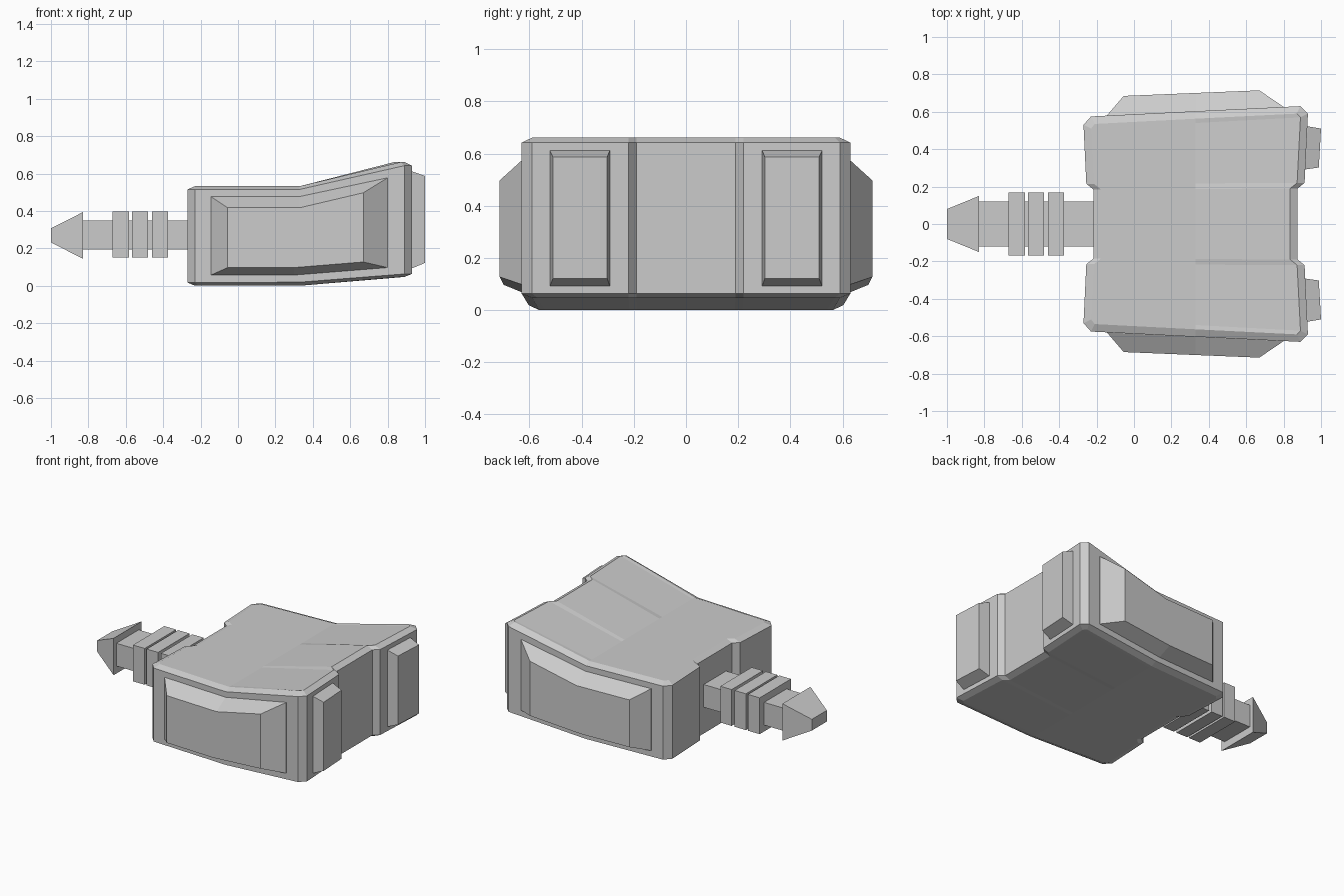
import bpy, bmesh

if "Cube" in bpy.data.objects:
    bpy.data.objects.remove(bpy.data.objects["Cube"])


def make(name, verts, faces, mirror=False):
    me = bpy.data.meshes.new(name)
    me.from_pydata(verts, [], faces)
    bm = bmesh.new()
    bm.from_mesh(me)
    bmesh.ops.recalc_face_normals(bm, faces=bm.faces)
    bm.to_mesh(me)
    bm.free()
    ob = bpy.data.objects.new(name, me)
    bpy.context.collection.objects.link(ob)
    if mirror:
        mod = ob.modifiers.new("Mirror", 'MIRROR')
        mod.use_axis = (False, True, False)
    return ob


def loft(name, rings, mirror=False):
    """Join rings of equal length with quads and cap both ends."""
    n = len(rings[0])
    verts = [p for r in rings for p in r]
    faces = [tuple(range(n)), tuple(range(len(verts) - n, len(verts)))]
    for k in range(len(rings) - 1):
        for i in range(n):
            j = (i + 1) % n
            faces.append((k * n + i, k * n + j, (k + 1) * n + j, (k + 1) * n + i))
    return make(name, verts, faces, mirror)


def rect(x, hy, hz, cz):
    return [(x, -hy, cz - hz), (x, hy, cz - hz), (x, hy, cz + hz), (x, -hy, cz + hz)]


# Body: four stacked layers of an 8 x 3 grid (columns in y, stations in x)
# column: x left, x right, y left, y bend, y right, inset x, inset y
half = [(-.23, .89, .575, .603, .63, .02, .04),
        (-.27, .93, .53, .56, .59, .04, .02),
        (-.255, .912, .215, .217, .22, .04, 0),
        (-.217, .875, .185, .187, .19, .04, 0)]
cols = [(c, 1) for c in half] + [(c, -1) for c in reversed(half)]
# layer: z at left, bend, right, inset amount
layers = [(.003, .003, .05, 1), (.02, .022, .066, 0),
          (.518, .518, .645, 0), (.535, .535, .664, 1)]
BEND = .33
verts = []
for zl, zb, zr, k in layers:
    for (xl, xr, yl, yb, yr, ix, iy), s in cols:
        verts += [(xl + ix * k, s * (yl - iy * k), zl),
                  (BEND, s * (yb - iy * k), zb),
                  (xr - ix * k, s * (yr - iy * k), zr)]
N = len(cols)


def vid(layer, c, st):
    return (layer * N + c) * 3 + st


faces = []
for layer in (0, 3):
    for c in range(N - 1):
        for st in (0, 1):
            faces.append((vid(layer, c, st), vid(layer, c + 1, st),
                          vid(layer, c + 1, st + 1), vid(layer, c, st + 1)))
rim = ([(c, 0) for c in range(N)] + [(N - 1, 1)]
       + [(c, 2) for c in reversed(range(N))] + [(0, 1)])
for layer in range(3):
    for a, b in zip(rim, rim[1:] + rim[:1]):
        faces.append((vid(layer, *a), vid(layer, *b),
                      vid(layer + 1, *b), vid(layer + 1, *a)))
body = make("body", verts, faces)
used = bmesh.new()
used.from_mesh(body.data)
bmesh.ops.delete(used, geom=[v for v in used.verts if not v.link_faces], context='VERTS')
used.to_mesh(body.data)
used.free()

# Raised side panels
base = [(-.145, .06), (.3, .06), (.8, .10), (.8, .58), (.33, .48), (-.145, .48)]
face = [(-.055, .10), (.3, .10), (.67, .13), (.67, .50), (.33, .42), (-.055, .42)]
loft("side_panel",
     [[(x, .555 + .049 * x, z) for x, z in base],
      [(x, .587 + .049 * x, z) for x, z in base],
      [(x, .687 + .041 * x, z) for x, z in face]], mirror=True)

# Rear pads
loft("rear_pad",
     [[(.88, .292, .095), (.89, .522, .095), (.89, .522, .615), (.88, .292, .615)],
      [(.916, .292, .095), (.928, .522, .095), (.928, .522, .615), (.916, .292, .615)],
      [(.988, .302, .125), (1.0, .51, .125), (1.0, .51, .59), (.988, .302, .59)]],
     mirror=True)

# Plug: shaft, ribs and tapered tip
loft("plug_shaft", [rect(-.84, .12, .077, .275), rect(-.18, .12, .077, .275)])
for i, (a, b) in enumerate([(-.67, -.582), (-.567, -.482), (-.46, -.375)]):
    loft(f"plug_rib_{i + 1}", [rect(a, .168, .123, .278), rect(b, .168, .123, .278)])
loft("plug_tip", [rect(-1.0, .08, .038, .272), rect(-.828, .15, .125, .272)])

# Rest the lowest point on the floor
for ob in bpy.context.collection.objects:
    ob.location.z -= .003
